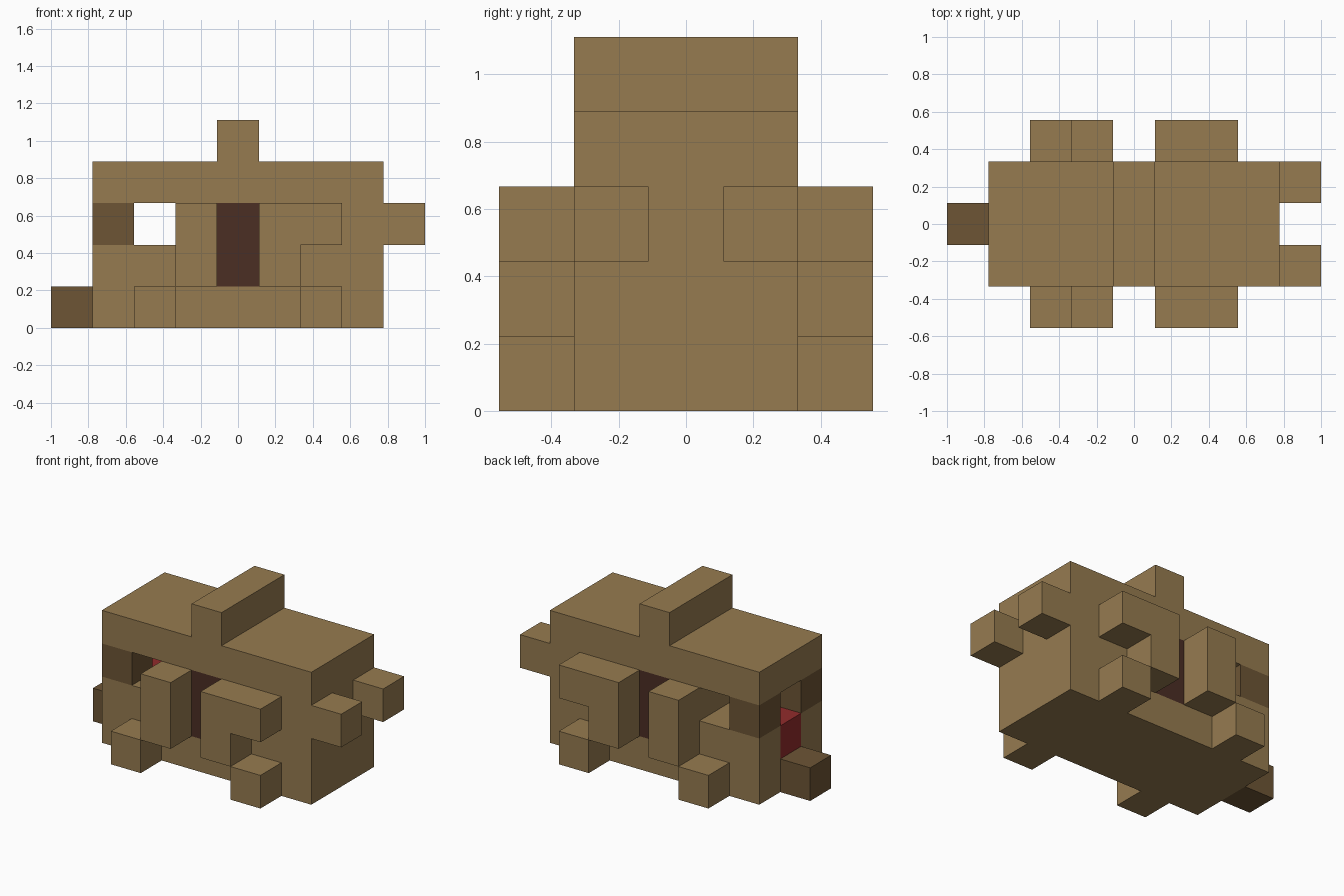
import bpy
import bmesh
from mathutils import Vector

if "Cube" in bpy.data.objects:
    bpy.data.objects.remove(bpy.data.objects["Cube"], do_unlink=True)

U = 2 / 9                       # one block
ORIGIN = Vector((-4.5, -2.5, 0))


def linear(c):
    c /= 255
    return c / 12.92 if c <= 0.04045 else ((c + 0.055) / 1.055) ** 2.4


def material(name, *rgb):
    colour = [linear(c) for c in rgb] + [1]
    m = bpy.data.materials.new(name)
    m.use_nodes = True
    m.diffuse_color = colour
    bsdf = m.node_tree.nodes["Principled BSDF"]
    bsdf.inputs["Base Color"].default_value = colour
    bsdf.inputs["Roughness"].default_value = 0.9
    return m


BROWN = material("brown", 150, 123, 80)
DARK = material("dark brown", 109, 85, 53)
MAROON = material("dark maroon", 75, 46, 36)
RED = material("red", 146, 43, 43)


def blocks(name, mat, *boxes):
    """One object from boxes given as (low corner, size) in block units."""
    bm = bmesh.new()
    for low, size in boxes:
        low, size = Vector(low), Vector(size)
        centre = ORIGIN + low + size / 2
        for v in bmesh.ops.create_cube(bm, size=1)["verts"]:
            v.co = (v.co * size + centre) * U
    mesh = bpy.data.meshes.new(name)
    bm.to_mesh(mesh)
    bm.free()
    mesh.materials.append(mat)
    obj = bpy.data.objects.new(name, mesh)
    bpy.context.collection.objects.link(obj)
    return obj


# Body, stacked around the side panel and the open slot
blocks("body_base", BROWN, ((1, 1, 0), (7, 3, 1)))
blocks("body_front_half", BROWN, ((5, 1, 1), (3, 3, 2)))
blocks("body_rear_wall", BROWN, ((3, 1, 1), (1, 3, 2)))
blocks("slot_floor", BROWN, ((2, 1, 1), (1, 3, 1)))
blocks("roof", BROWN, ((1, 1, 3), (7, 3, 1)))
blocks("top_ridge", BROWN, ((4, 1, 4), (1, 3, 1)))
blocks("side_panel", MAROON, ((4, 1, 1), (1, 3, 2)))

# Open end with red inset and dark step
blocks("red_inset", RED, ((1, 2, 1), (1, 1, 1)))
blocks("end_step", DARK, ((0, 2, 0), (1, 1, 1)))

# Parts repeated on both sides: y is the inner row, outer the projecting row
for side, inner, outer in (("front", 1, 0), ("back", 3, 4)):
    blocks(side + "_end_cheek", BROWN, ((1, inner, 1), (1, 1, 1)))
    blocks(side + "_dark_post", DARK, ((1, inner, 2), (1, 1, 1)))
    blocks(side + "_end_peg", BROWN, ((8, inner, 2), (1, 1, 1)))
    blocks(side + "_column", BROWN, ((3, outer, 1), (1, 1, 2)))
    blocks(side + "_bracket", BROWN,
           ((5, outer, 1), (1, 1, 2)), ((6, outer, 2), (1, 1, 1)))
    for label, x in (("left", 6), ("right", 2)):
        blocks(f"{side}_{label}_foot", BROWN, ((x, outer, 0), (1, 1, 1)))
